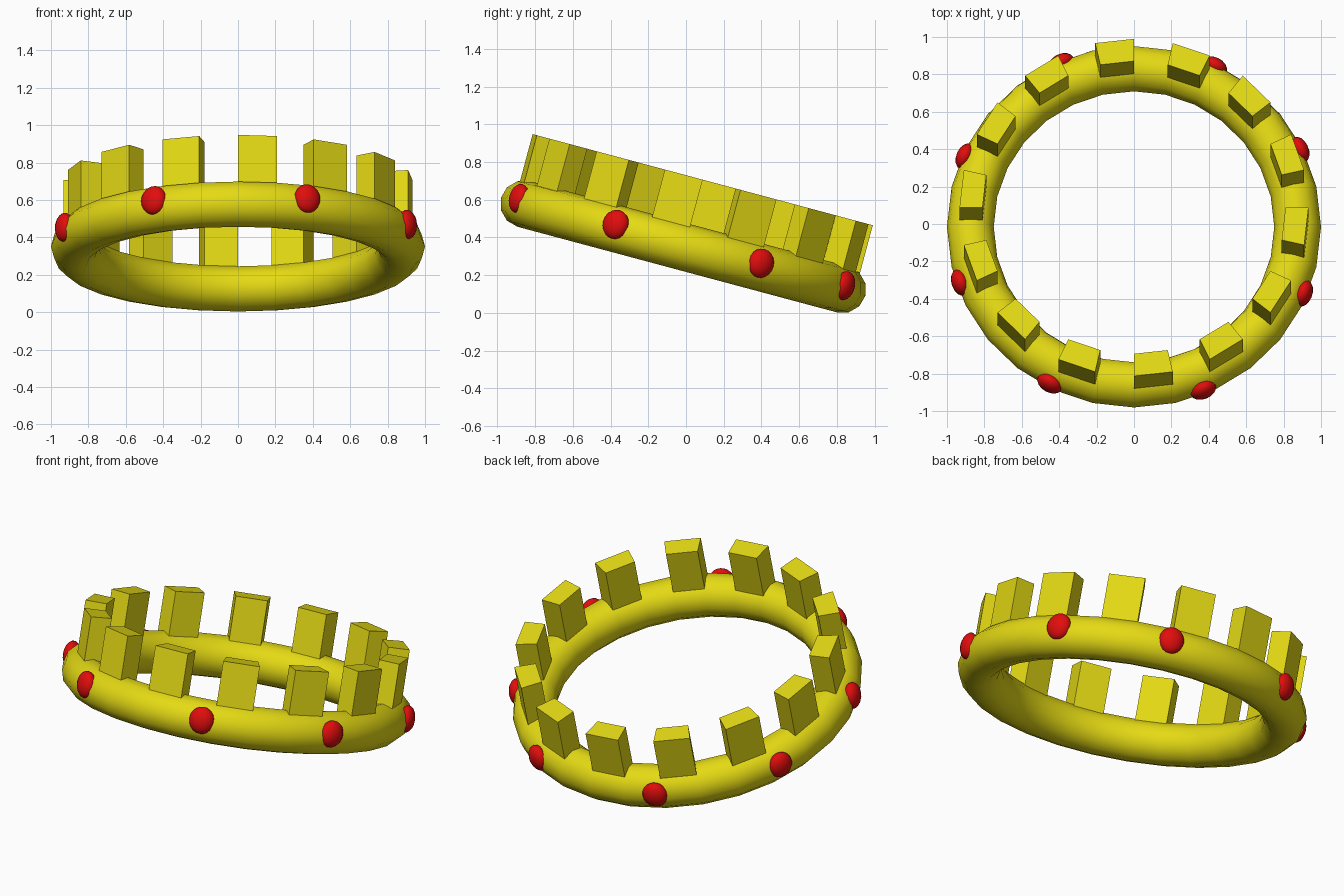
import bpy, bmesh, math
from mathutils import Matrix

if "Cube" in bpy.data.objects:
    bpy.data.objects.remove(bpy.data.objects["Cube"])

SEG = 28
TILT = Matrix.Translation((0, -0.015, 0.351)) @ Matrix.Rotation(math.radians(-15), 4, 'X')


def material(name, rgb):
    m = bpy.data.materials.new(name)
    m.diffuse_color = (*rgb, 1)
    m.use_nodes = True
    m.node_tree.nodes["Principled BSDF"].inputs["Base Color"].default_value = m.diffuse_color
    return m


gold = material("gold yellow", (0.78, 0.70, 0.007))
red = material("gem red", (0.75, 0.004, 0.004))


def make(name, bm, mat, matrix, smooth):
    bmesh.ops.recalc_face_normals(bm, faces=bm.faces[:])
    for f in bm.faces:
        f.smooth = smooth
    me = bpy.data.meshes.new(name)
    bm.to_mesh(me)
    bm.free()
    me.materials.append(mat)
    ob = bpy.data.objects.new(name, me)
    bpy.context.collection.objects.link(ob)
    ob.matrix_world = matrix
    return ob


# Tilted round band
bpy.ops.mesh.primitive_torus_add(major_radius=0.875, minor_radius=0.125,
                                 major_segments=SEG, minor_segments=12)
band = bpy.context.object
band.name = "band"
band.data.materials.append(gold)
bpy.ops.object.shade_smooth()
band.matrix_world = TILT

# Upright blocks: every second sector of a 28-sided ring
step = 2 * math.pi / SEG
for i in range(SEG // 2):
    a0 = -math.pi / 2 + 2 * i * step
    bm = bmesh.new()
    vs = [bm.verts.new((r * math.cos(a), r * math.sin(a) + 0.008, 0.0))
          for r, a in ((0.81, a0), (0.933, a0), (0.933, a0 + step), (0.81, a0 + step))]
    base = bm.faces.new(vs)
    top = bmesh.ops.extrude_face_region(bm, geom=[base])["geom"]
    bmesh.ops.translate(bm, vec=(0, 0, 0.37),
                        verts=[v for v in top if isinstance(v, bmesh.types.BMVert)])
    if base.is_valid is False or len(bm.faces) == 5:
        bm.faces.new(vs)
    make(f"block_{i + 1}", bm, gold, TILT, False)

# Flattened gems set around the outside of the band
for i, deg in enumerate((-67.8, -22.5, 25.4, 64, 113.4, 157, 198.7, 242.7)):
    bm = bmesh.new()
    bmesh.ops.create_uvsphere(bm, u_segments=16, v_segments=10, radius=1)
    place = (Matrix.Rotation(math.radians(deg), 4, 'Z')
             @ Matrix.Translation((0.98, 0, 0.022))
             @ Matrix.Diagonal((0.048, 0.073, 0.078, 1)))
    bmesh.ops.transform(bm, matrix=place, verts=bm.verts[:])
    make(f"gem_{i + 1}", bm, red, TILT, True)
